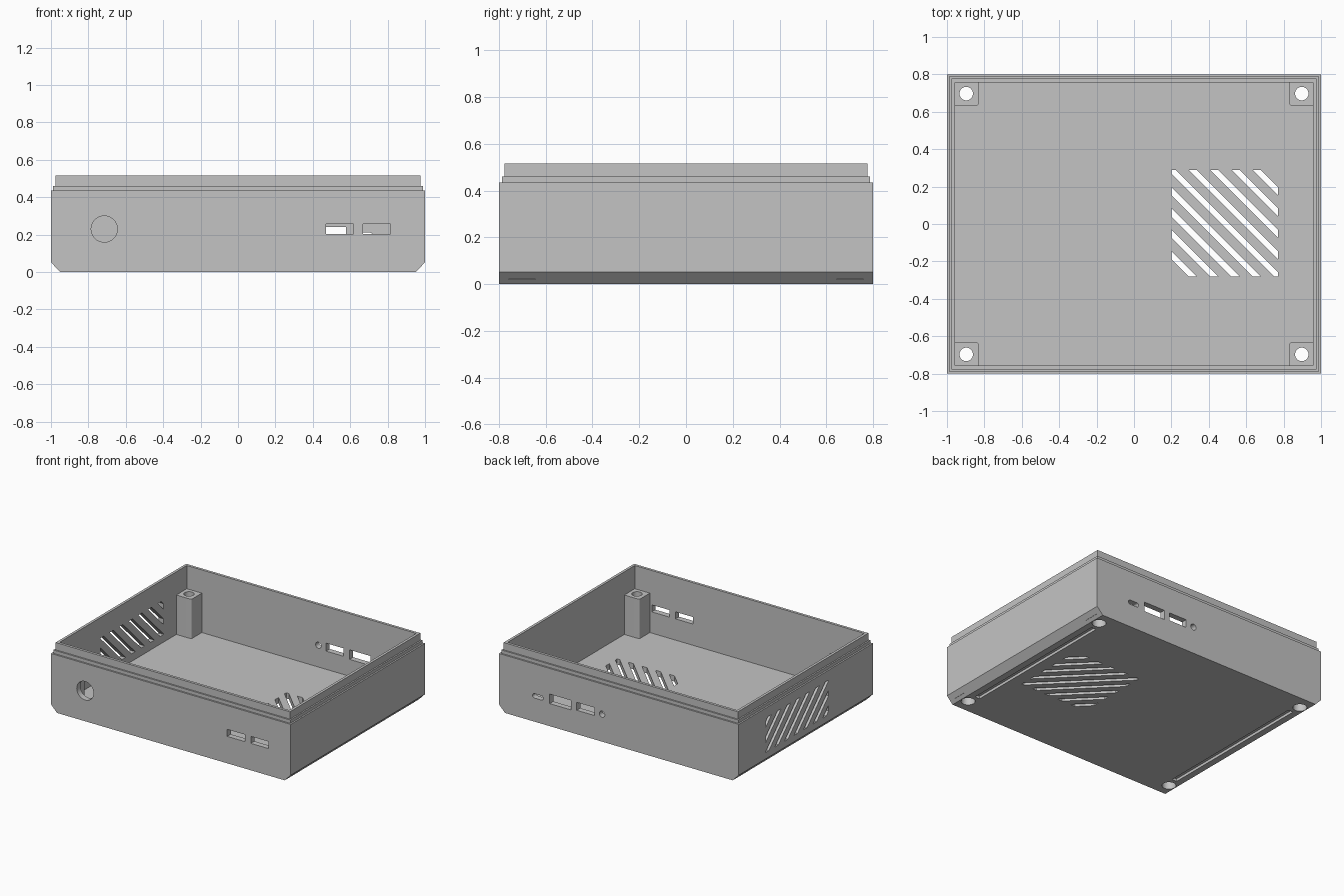
import bpy, bmesh, math
from mathutils import Matrix, Vector

if "Cube" in bpy.data.objects:
    bpy.data.objects.remove(bpy.data.objects["Cube"], do_unlink=True)

grey = bpy.data.materials.new("plain_grey")
grey.use_nodes = True
grey.diffuse_color = (0.55, 0.55, 0.55, 1)
grey.node_tree.nodes["Principled BSDF"].inputs["Base Color"].default_value = (0.55, 0.55, 0.55, 1)


def finish(bm, name):
    bmesh.ops.recalc_face_normals(bm, faces=bm.faces)
    mesh = bpy.data.meshes.new(name)
    bm.to_mesh(mesh)
    bm.free()
    mesh.materials.append(grey)
    ob = bpy.data.objects.new(name, mesh)
    bpy.context.collection.objects.link(ob)
    return ob


def loft(name, rings):
    """Closed solid through stacked rectangles (half x, half y, z)."""
    bm = bmesh.new()
    loops = [[bm.verts.new((sx * x, sy * y, z)) for sx, sy in ((-1, -1), (1, -1), (1, 1), (-1, 1))]
             for x, y, z in rings]
    for a, b in zip(loops, loops[1:]):
        for i in range(4):
            j = (i + 1) % 4
            bm.faces.new((a[i], a[j], b[j], b[i]))
    bm.faces.new(loops[0][::-1])
    bm.faces.new(loops[-1])
    return finish(bm, name)


def box(name, x, y, z, round_axis=None, radius=0.0):
    bm = bmesh.new()
    size = Vector((x[1] - x[0], y[1] - y[0], z[1] - z[0]))
    mid = Vector((x[0] + x[1], y[0] + y[1], z[0] + z[1])) / 2
    bmesh.ops.create_cube(bm, size=1, matrix=Matrix.Translation(mid) @ Matrix.Diagonal(size).to_4x4())
    if round_axis is not None:
        edges = [e for e in bm.edges
                 if abs((e.verts[0].co - e.verts[1].co).normalized()[round_axis]) > 0.9]
        bmesh.ops.bevel(bm, geom=edges, offset=radius, segments=5, profile=0.5, affect='EDGES')
    return finish(bm, name)


def cylinder(name, center, radius, depth, along_y=False):
    bm = bmesh.new()
    turn = Matrix.Rotation(math.pi / 2 if along_y else 0, 4, 'X')
    bmesh.ops.create_cone(bm, cap_ends=True, segments=40, radius1=radius, radius2=radius,
                          depth=depth, matrix=Matrix.Translation(center) @ turn)
    return finish(bm, name)


def vents(name, width, height, count, matrix):
    """Falling diagonal slots clipped to a rectangle, as a thick cutter."""
    bm = bmesh.new()
    pitch, half = 0.114, 0.0215
    for i in range(count):
        c = (i - (count - 1) / 2) * pitch
        bm.faces.new([bm.verts.new((c + s * half - t, t, 0))
                      for s, t in ((-1, -1), (1, -1), (1, 1), (-1, 1))])
    for no, d in (((1, 0, 0), width), ((-1, 0, 0), width), ((0, 1, 0), height), ((0, -1, 0), height)):
        bmesh.ops.bisect_plane(bm, geom=bm.verts[:] + bm.edges[:] + bm.faces[:],
                               plane_co=Vector(no) * d / 2, plane_no=no, clear_outer=True)
    new = bmesh.ops.extrude_face_region(bm, geom=bm.faces[:])["geom"]
    bmesh.ops.translate(bm, vec=(0, 0, 0.2), verts=[v for v in new if isinstance(v, bmesh.types.BMVert)])
    bmesh.ops.translate(bm, vec=(0, 0, -0.1), verts=bm.verts[:])
    bm.transform(matrix)
    return finish(bm, name)


def combine(target, tool, operation):
    mod = target.modifiers.new("combine", 'BOOLEAN')
    mod.operation, mod.solver, mod.object = operation, 'EXACT', tool
    bpy.context.view_layer.objects.active = target
    bpy.ops.object.modifier_apply(modifier=mod.name)
    bpy.data.objects.remove(tool, do_unlink=True)


# Open tray with chamfered sides and a stepped lip
case = loft("case_bottom", [
    (0.95, 0.8, 0), (1, 0.8, 0.052), (1, 0.8, 0.435), (0.988, 0.788, 0.435),
    (0.988, 0.788, 0.46), (0.977, 0.777, 0.46), (0.977, 0.777, 0.515),
    (0.957, 0.757, 0.515), (0.957, 0.757, 0.043)])

# Corner screw posts
corners = [(sx, sy) for sx in (-1, 1) for sy in (-1, 1)]
for sx, sy in corners:
    xs, ys = sorted((sx * 0.832, sx * 0.97)), sorted((sy * 0.632, sy * 0.77))
    combine(case, box("screw_post", xs, ys, (0.02, 0.34), 2, 0.012), 'UNION')

cutters = []
# Screw holes with wider recesses underneath
for sx, sy in corners:
    cutters.append(cylinder("screw_hole", (sx * 0.897, sy * 0.697, 0.2), 0.036, 0.6))
    cutters.append(cylinder("screw_recess", (sx * 0.897, sy * 0.697, 0), 0.048, 0.2))

# Grooves in the underside for foot strips
for s in (-1, 1):
    cutters.append(box("foot_groove", sorted((s * 0.86, s * 0.9)), (-0.62, 0.62), (-0.1, 0.02)))

# Front button hole and ports
front, back = (-0.9, -0.7), (0.7, 0.9)
cutters.append(cylinder("button_hole", (-0.715, -0.8, 0.23), 0.07, 0.2, True))
for x in ((0.47, 0.617), (0.667, 0.815)):
    cutters.append(box("front_port", x, front, (0.203, 0.256)))

# Back ports
cutters.append(box("small_port", (0.63, 0.72), back, (0.178, 0.211), 1, 0.016))
cutters.append(box("wide_port", (0.4, 0.577), back, (0.17, 0.242)))
cutters.append(box("middle_port", (0.205, 0.352), back, (0.18, 0.24)))
cutters.append(cylinder("round_port", (0.14, 0.8, 0.207), 0.023, 0.2, True))

# Floor vents, then side vents (local x runs along +y, local y runs up)
cutters.append(vents("floor_vents", 0.57, 0.57, 9, Matrix.Translation((0.485, 0.005, 0.02))))
side = Matrix(((0, 0, 1, -0.98), (1, 0, 0, 0.105), (0, 1, 0, 0.23), (0, 0, 0, 1)))
cutters.append(vents("side_vents", 0.75, 0.26, 9, side))

for tool in cutters:
    combine(case, tool, 'DIFFERENCE')

# One material throughout, smooth round holes with sharp edges kept
case.data.materials.clear()
case.data.materials.append(grey)
for p in case.data.polygons:
    p.material_index = 0
bpy.ops.object.select_all(action='DESELECT')
case.select_set(True)
bpy.context.view_layer.objects.active = case
bpy.ops.object.shade_smooth_by_angle(angle=math.radians(30))
